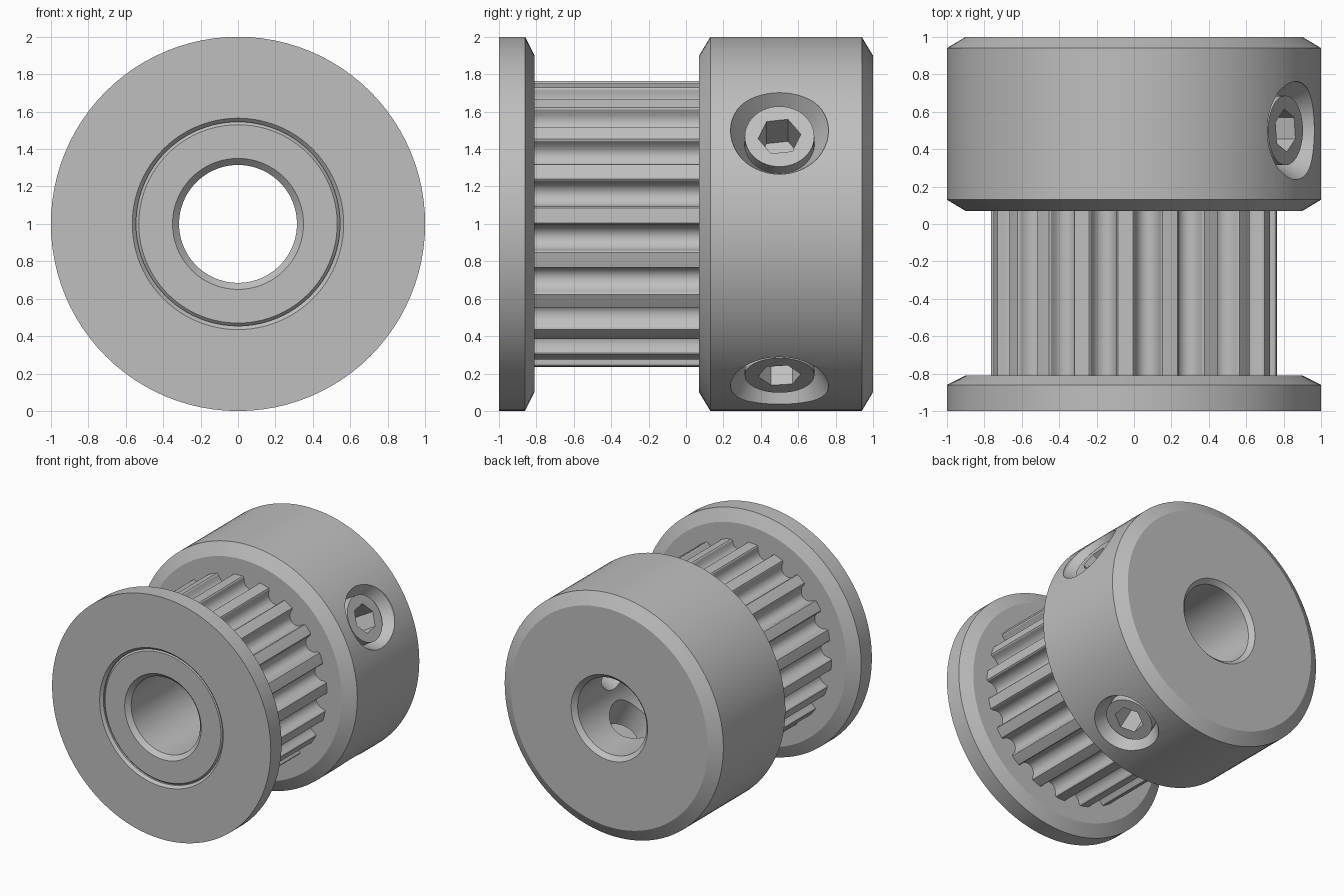
import bpy
import bmesh
from math import sin, cos, pi, radians
from mathutils import Matrix

cube = bpy.data.objects.get("Cube")
if cube:
    bpy.data.objects.remove(cube, do_unlink=True)

metal = bpy.data.materials.new("grey metal")
metal.use_nodes = True
GREY = (0.52, 0.52, 0.52, 1)
metal.diffuse_color = GREY
metal.node_tree.nodes["Principled BSDF"].inputs["Base Color"].default_value = GREY

# Shaft axis runs along y at height 1
AXIS = Matrix.Translation((0, 0, 1)) @ Matrix.Rotation(-pi / 2, 4, 'X')


def skin(name, rings, matrix, closed):
    """Join rings of points into a surface; closed also joins last to first."""
    bm = bmesh.new()
    loops = [[bm.verts.new(p) for p in ring] for ring in rings]
    pairs = list(zip(loops, loops[1:]))
    if closed:
        pairs.append((loops[-1], loops[0]))
    for a, b in pairs:
        n = len(a)
        for i in range(n):
            j = (i + 1) % n
            bm.faces.new((a[i], a[j], b[j], b[i]))
    bmesh.ops.remove_doubles(bm, verts=bm.verts, dist=1e-5)
    bmesh.ops.recalc_face_normals(bm, faces=bm.faces)
    mesh = bpy.data.meshes.new(name)
    bm.to_mesh(mesh)
    bm.free()
    obj = bpy.data.objects.new(name, mesh)
    mesh.materials.append(metal)
    obj.matrix_world = matrix
    bpy.context.collection.objects.link(obj)
    return obj


def lathe(name, profile, matrix=AXIS, seg=96, closed=True, phase=0):
    """Spin a profile of (radius, height) points about local z."""
    rings = [[(r * cos(phase + 2 * pi * i / seg), r * sin(phase + 2 * pi * i / seg), h)
              for i in range(seg)] for r, h in profile]
    return skin(name, rings, matrix, closed)


def activate(obj):
    bpy.ops.object.select_all(action='DESELECT')
    obj.select_set(True)
    bpy.context.view_layer.objects.active = obj


def cut(obj, cutter):
    """Subtract a cutter and discard it."""
    bpy.context.view_layer.update()
    mod = obj.modifiers.new("cut", 'BOOLEAN')
    mod.operation = 'DIFFERENCE'
    mod.solver = 'EXACT'
    mod.object = cutter
    activate(obj)
    bpy.ops.object.modifier_apply(modifier=mod.name)
    bpy.data.objects.remove(cutter, do_unlink=True)


# Front flange with bevelled back rim and bevelled centre hole
flange = lathe("front_flange", [(0.565, -1), (1, -1), (1, -0.86), (0.9, -0.81),
                                (0.545, -0.81), (0.545, -0.98)])

# Core sleeve with chamfered bore, set just behind the flange face
sleeve = lathe("core_sleeve", [(0.35, -0.98), (0.53, -0.98), (0.545, -0.965),
                               (0.545, 0.08), (0.315, 0.08), (0.315, -0.945)])

# Toothed belt wheel: round grooves cut into the outer circle
TEETH, OUTER, FIRST = 20, 0.765, radians(12.4)
groove = [(-0.079, 0), (-0.072, 0.008)]
groove += [(-0.069 * cos(pi * k / 10), 0.025 + 0.069 * sin(pi * k / 10)) for k in range(11)]
groove += [(0.072, 0.008), (0.079, 0)]
outline = []
for t in range(TEETH):
    mid = FIRST + 2 * pi * t / TEETH
    for side, depth in groove:
        outline.append((mid + side / OUTER, OUTER - depth))
    outline.append((mid + pi / TEETH, OUTER))


def gear_ring(h, radius=None):
    return [((radius or r) * cos(a), -(radius or r) * sin(a), h) for a, r in outline]


teeth = skin("toothed_wheel", [gear_ring(-0.82), gear_ring(0.08),
                               gear_ring(0.08, 0.53), gear_ring(-0.82, 0.53)], AXIS, True)

# Clamping hub with bevelled rims and chamfered bore
hub = lathe("clamping_hub", [(0.315, 0.07), (0.9, 0.07), (1, 0.13), (1, 0.94),
                             (0.9, 1), (0.35, 1), (0.315, 0.965)])

# Two set screws a quarter turn apart, each in a countersunk hole
parts = [flange, sleeve, teeth, hub]
for label, angle in (("upper", 30), ("lower", -60)):
    place = Matrix.Translation((0, 0.5, 1)) @ Matrix.Rotation(radians(90 - angle), 4, 'Y')
    cut(hub, lathe("hole_cutter", [(0, 0.1), (0.187, 0.1), (0.187, 0.86), (0.262, 0.985),
                                   (0.262, 1.2), (0, 1.2)], place, 48, False))
    screw = lathe(label + "_set_screw", [(0, 0.48), (0.14, 0.48), (0.186, 0.53),
                                         (0.186, 0.935), (0, 0.935)], place, 48, False)
    cut(screw, lathe("socket_cutter", [(0, 0.7), (0.115, 0.7), (0.115, 1.1), (0, 1.1)],
                     place, 6, False, radians(37)))
    parts.append(screw)

for obj in parts:
    activate(obj)
    bpy.ops.object.shade_smooth_by_angle(angle=radians(25))
